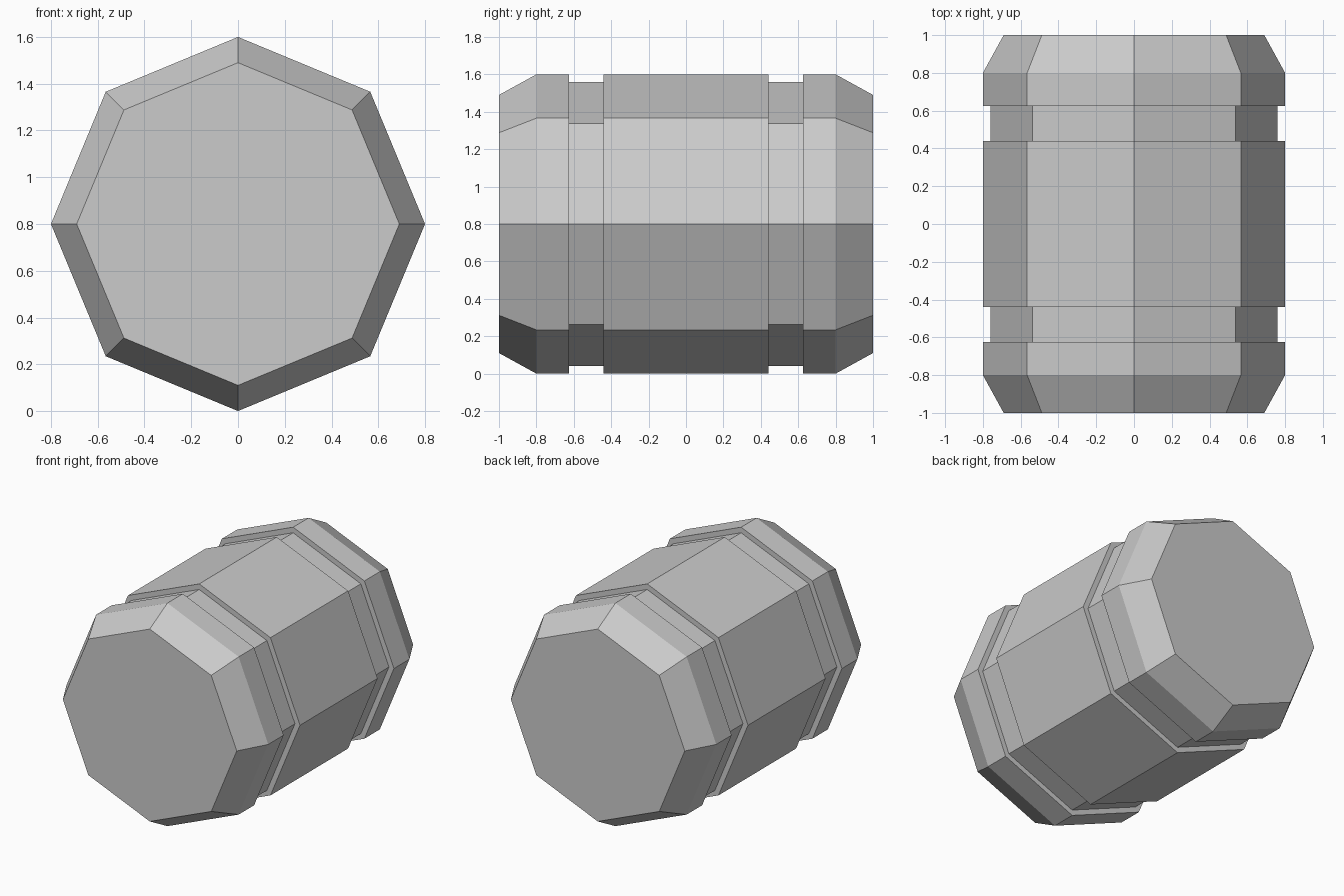
import bpy, bmesh
from math import cos, sin, pi

if "Cube" in bpy.data.objects:
    bpy.data.objects.remove(bpy.data.objects["Cube"])

SIDES = 8
CENTRE_Z = 0.8

# Half profile (y, radius): chamfered end, groove, wide middle band
half = [(-1.0, 0.69), (-0.8, 0.8), (-0.625, 0.8), (-0.625, 0.76),
        (-0.44, 0.76), (-0.44, 0.8)]
profile = half + [(-y, r) for y, r in reversed(half)]

# Octagonal rings along y, bridged into a closed barrel
bm = bmesh.new()
rings = [[bm.verts.new((r * cos(2 * pi * i / SIDES), y,
                        CENTRE_Z + r * sin(2 * pi * i / SIDES)))
          for i in range(SIDES)] for y, r in profile]
for a, b in zip(rings, rings[1:]):
    for i in range(SIDES):
        j = (i + 1) % SIDES
        bm.faces.new((a[i], a[j], b[j], b[i]))

# Flat end caps
bm.faces.new(rings[0])
bm.faces.new(rings[-1])
bmesh.ops.recalc_face_normals(bm, faces=bm.faces)

mesh = bpy.data.meshes.new("barrel")
bm.to_mesh(mesh)
bm.free()
barrel = bpy.data.objects.new("barrel", mesh)
bpy.context.collection.objects.link(barrel)
